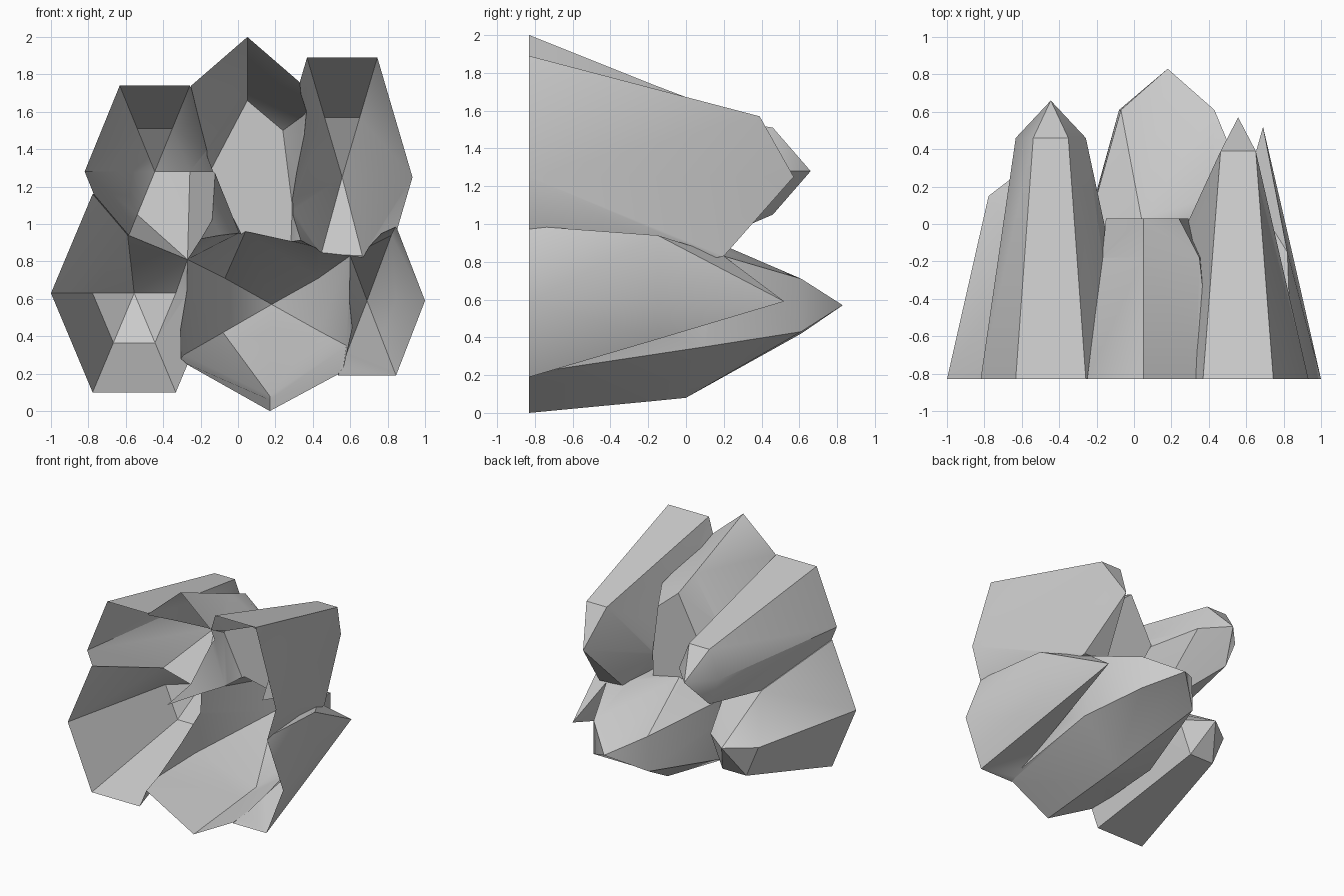
import bpy
import bmesh
from math import radians
from mathutils import Vector

if "Cube" in bpy.data.objects:
    bpy.data.objects.remove(bpy.data.objects["Cube"], do_unlink=True)

BASE = -0.83

stone = bpy.data.materials.new("grey_stone")
stone.use_nodes = True
GREY = (0.6, 0.6, 0.6, 1)
stone.diffuse_color = GREY
stone.node_tree.nodes["Principled BSDF"].inputs["Base Color"].default_value = GREY


def loft(name, rings, tip=None):
    """Closed crystal: outlines from base to shoulder and an optional tip."""
    bm = bmesh.new()
    loops = [[bm.verts.new(p) for p in ring] for ring in rings]
    n = len(loops[0])
    bm.faces.new(loops[0])
    for low, top in zip(loops, loops[1:]):
        for i in range(n):
            j = (i + 1) % n
            bm.faces.new((low[i], low[j], top[j], top[i]))
    end = loops[-1]
    if tip:
        point = bm.verts.new(tip)
        for i in range(n):
            bm.faces.new((end[i], end[(i + 1) % n], point))
    else:
        bm.faces.new(end)
    bmesh.ops.triangulate(bm, faces=[f for f in bm.faces if len(f.verts) == 4])
    bmesh.ops.recalc_face_normals(bm, faces=bm.faces)
    mesh = bpy.data.meshes.new(name)
    bm.to_mesh(mesh)
    bm.free()
    mesh.materials.append(stone)
    ob = bpy.data.objects.new(name, mesh)
    bpy.context.collection.objects.link(ob)
    return ob


# Corners of a six-sided section with flat top and bottom
HEX = [(1, 0), (0.5, 1), (-0.5, 1), (-1, 0), (-0.5, -1), (0.5, -1)]


def section(x, z, rx, rz, y):
    return [Vector((x + a * rx, y, z + b * rz)) for a, b in HEX]


def hex_crystal(x, z, rx, rz, shoulder, tip):
    base = section(x, z, rx, rz, BASE)
    ring = section(x, z, rx / 2, rz / 2, shoulder)
    return base, ring, (x, tip, z)


# Valley points where neighbouring crystals meet
right_valley = Vector((-0.27, -0.1, 0.81))
left_valley = Vector((0.6, 0.2, 0.83))
outer_valley = Vector((-0.59, -0.16, 0.94))

# Upper right-hand crystal, one shoulder reaching down to the valley
base, ring, tip = hex_crystal(-0.445, 1.28, 0.375, 0.46, 0.46, 0.66)
base[0].x = 0.02
ring[5] = right_valley
upper_right_crystal = loft("upper_right_crystal", (base, ring), tip)

# Upper left-hand crystal, undercut below its tip
base, ring, tip = hex_crystal(0.557, 1.25, 0.376, 0.64, 0.39, 0.57)
ring[0].x = 0.605
ring[3] = Vector((0.27, -0.03, 1.08))
ring[4] = Vector((0.445, 0.2, 0.84))
ring[5] = Vector((0.665, 0.2, 0.83))
upper_left_crystal = loft("upper_left_crystal", (base, ring), tip)

# Lower outer crystals
base, ring, tip = hex_crystal(-0.555, 0.63, 0.445, 0.53, 0.15, 0.32)
ring[1], ring[2] = right_valley, outer_valley
lower_right_crystal = loft("lower_right_crystal", (base, ring), tip)

base, ring, tip = hex_crystal(0.69, 0.59, 0.31, 0.4, -0.15, 0.52)
ring[1] = Vector((0.82, -0.15, 0.94))
ring[2] = left_valley
lower_left_crystal = loft("lower_left_crystal", (base, ring), tip)


def at(y, pairs):
    return [Vector((x, y, z)) for x, z in pairs]


# Blunt top centre crystal
top_crystal = loft("top_crystal", (
    at(BASE, [(0.05, 2), (0.42, 1.68), (0.42, 0.9), (0.04, 0.8), (-0.25, 0.85), (-0.25, 1.74)]),
    at(-0.18, [(0.05, 1.74), (0.35, 1.58), (0.37, 1.1), (0.33, 0.8), (0.04, 0.87), (-0.17, 1.39)]),
    at(0.03, [(0.05, 1.66), (0.24, 1.5), (0.29, 1.1), (0.28, 0.8), (0.04, 0.9), (-0.15, 1.28)])))

# Long bottom centre crystal, its upper and lower shoulders set back
base = at(BASE, [(0.17, 0), (0.56, 0.21), (0.75, 0.9), (0.04, 1), (-0.36, 0.88), (-0.31, 0.27)])
middle = [Vector((0.17, -0.2, 0.06)), Vector((0.58, 0.1, 0.35)), left_valley,
          Vector((0.04, -0.2, 0.97)), right_valley, Vector((-0.29, -0.15, 0.3))]
ring = at(0.61, [(0.17, 0.08), (0.43, 0.43), (0.43, 0.71), (0.04, 0.96), (-0.07, 0.71), (-0.08, 0.42)])
ring[0].y, ring[3].y = 0, 0.03
bottom_crystal = loft("bottom_crystal", (base, middle, ring), (0.18, 0.83, 0.57))

# Fuse the crystals into one cluster
cluster = bottom_crystal
bpy.ops.object.select_all(action="DESELECT")
bpy.context.view_layer.objects.active = cluster
cluster.select_set(True)
for other in (top_crystal, upper_right_crystal, upper_left_crystal,
              lower_right_crystal, lower_left_crystal):
    mod = cluster.modifiers.new("fuse", "BOOLEAN")
    mod.operation = "UNION"
    mod.solver = "EXACT"
    mod.object = other
    bpy.ops.object.modifier_apply(modifier=mod.name)
    bpy.data.objects.remove(other, do_unlink=True)
cluster.name = "crystal_cluster"

# Leave the front open so the shell is hollow
bm = bmesh.new()
bm.from_mesh(cluster.data)
front = [f for f in bm.faces if all(v.co.y < BASE + 0.001 for v in f.verts)]
bmesh.ops.delete(bm, geom=front, context="FACES")
bm.to_mesh(cluster.data)
bm.free()
bpy.ops.object.shade_smooth_by_angle(angle=radians(35))
